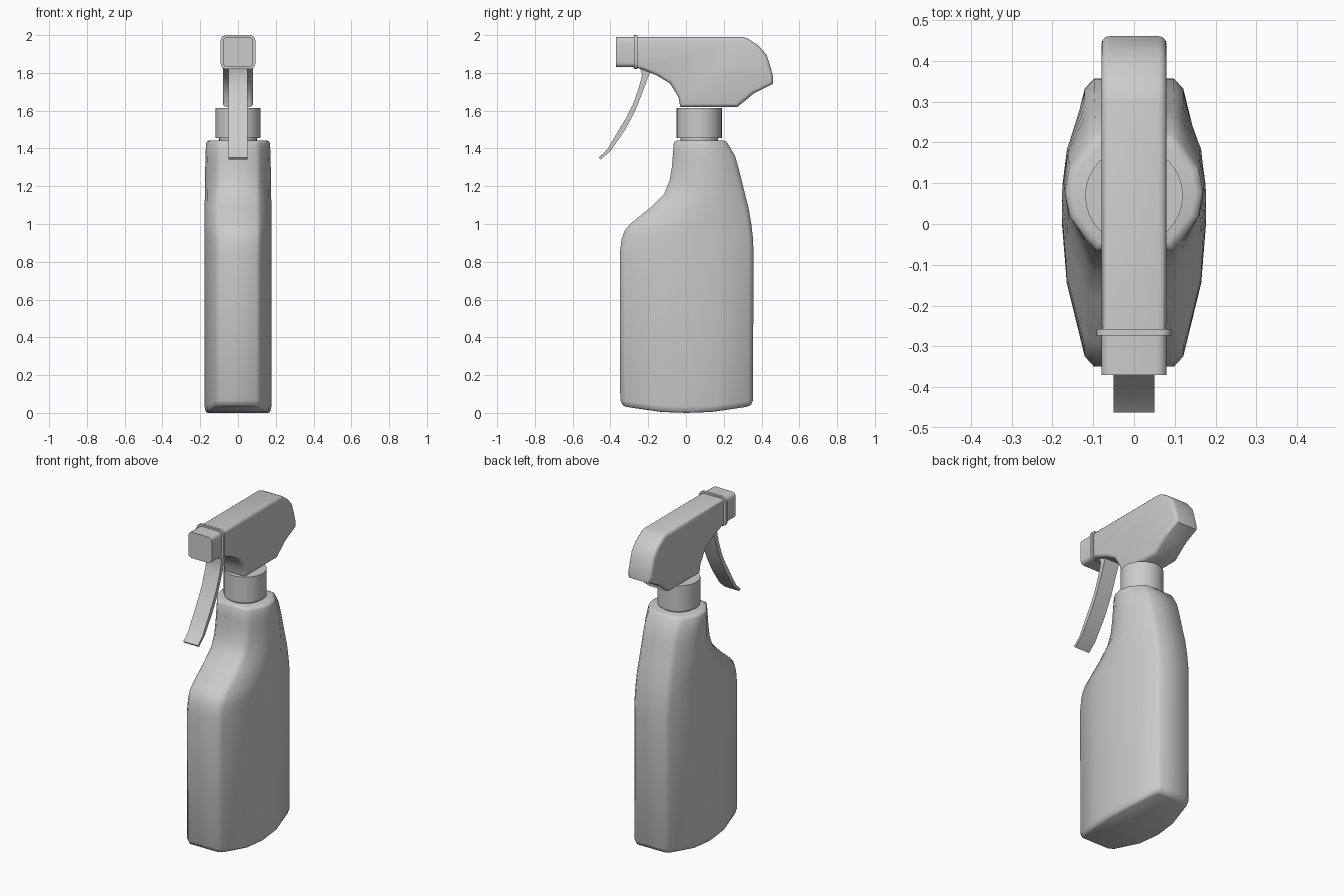
import bpy, bmesh, math

if "Cube" in bpy.data.objects:
    bpy.data.objects.remove(bpy.data.objects["Cube"])


def finish(name, bm, angle=50):
    bmesh.ops.recalc_face_normals(bm, faces=bm.faces[:])
    me = bpy.data.meshes.new(name)
    bm.to_mesh(me)
    bm.free()
    ob = bpy.data.objects.new(name, me)
    bpy.context.collection.objects.link(ob)
    bpy.ops.object.select_all(action='DESELECT')
    ob.select_set(True)
    bpy.context.view_layer.objects.active = ob
    bpy.ops.object.shade_smooth_by_angle(angle=math.radians(angle))
    return ob


def side_prism(outline, half):
    """Extrude a (y, z) outline symmetrically across x."""
    bm = bmesh.new()
    f = bm.faces.new([bm.verts.new((-half, y, z)) for y, z in outline])
    ext = bmesh.ops.extrude_face_region(bm, geom=[f])
    for v in ext['geom']:
        if isinstance(v, bmesh.types.BMVert):
            v.co.x = half
    return bm


def rounded_box(name, half, y0, y1, z0, z1, radius):
    """Box with its four lengthwise (y) edges rounded."""
    bm = side_prism([(y0, z0), (y1, z0), (y1, z1), (y0, z1)], half)
    edges = [e for e in bm.edges
             if abs(e.verts[0].co.y - e.verts[1].co.y) > (y1 - y0) * 0.9]
    bmesh.ops.bevel(bm, geom=edges, offset=radius, segments=4,
                    profile=0.5, affect='EDGES')
    return finish(name, bm, 35)


def cylinder(name, r, y, z0, z1):
    bm = bmesh.new()
    bmesh.ops.create_cone(bm, cap_ends=True, segments=32, radius1=r,
                          radius2=r, depth=z1 - z0)
    bmesh.ops.translate(bm, verts=bm.verts, vec=(0, y, (z0 + z1) / 2))
    return finish(name, bm, 35)


# Bottle: lens-shaped sections lofted upward (z, front y, back y, x scale, bottom curve)
sections = [
    (0.000, -0.315, 0.320, 0.91, 1), (0.009, -0.335, 0.342, 0.97, 1),
    (0.035, -0.348, 0.355, 1.00, 1), (0.85, -0.350, 0.357, 1.00, 0),
    (0.92, -0.341, 0.355, 1.00, 0), (0.965, -0.325, 0.350, 1.00, 0),
    (1.00, -0.295, 0.346, 1.00, 0), (1.09, -0.185, 0.330, 1.00, 0),
    (1.16, -0.115, 0.312, 0.99, 0), (1.23, -0.087, 0.295, 0.98, 0),
    (1.30, -0.075, 0.277, 0.98, 0), (1.36, -0.070, 0.260, 0.97, 0),
    (1.425, -0.065, 0.222, 0.96, 0), (1.437, -0.059, 0.212, 0.93, 0),
    (1.442, -0.045, 0.198, 0.86, 0),
]
half_x = [0.098, 0.121, 0.165, 0.177, 0.165, 0.121, 0.098]
rise = [0.032, 0.028, 0.005, 0, 0.005, 0.028, 0.032]
bm = bmesh.new()
rings = []
for z, front, back, sx, low in sections:
    d = back - front
    ys = [front, front + 0.025, front + 0.29 * d, front + 0.5 * d,
          front + 0.71 * d, back - 0.025, back]
    pts = [(x * sx, y, z + r * low) for x, y, r in zip(half_x, ys, rise)]
    pts += [(-x, y, zz) for x, y, zz in reversed(pts)]
    rings.append([bm.verts.new(p) for p in pts])
for a, b in zip(rings, rings[1:]):
    for i in range(14):
        j = (i + 1) % 14
        bm.faces.new((a[i], a[j], b[j], b[i]))
for ring in (rings[0], rings[-1]):
    for i in range(6):
        bm.faces.new((ring[i], ring[i + 1], ring[12 - i], ring[13 - i]))
finish("bottle", bm, 60)

# Neck and screw collar
cylinder("neck", 0.10, 0.07, 1.43, 1.47)
cylinder("screw_collar", 0.12, 0.07, 1.456, 1.615)

# Spray head body
head = side_prism([
    (-0.265, 1.99), (0.30, 1.99), (0.33, 1.98), (0.385, 1.943), (0.427, 1.895),
    (0.446, 1.835), (0.461, 1.78), (0.461, 1.742), (0.36, 1.692), (0.272, 1.62),
    (-0.03, 1.62), (-0.04, 1.672), (-0.085, 1.745), (-0.155, 1.787),
    (-0.235, 1.82), (-0.265, 1.828)], 0.08)
rim = [e for e in head.edges if abs(e.verts[0].co.x - e.verts[1].co.x) < 0.01]
bmesh.ops.bevel(head, geom=rim, offset=0.02, segments=3, profile=0.5,
                affect='EDGES', clamp_overlap=True)
finish("spray_head", head, 45)

# Nozzle and its raised ring
rounded_box("nozzle", 0.08, -0.37, -0.255, 1.83, 1.99, 0.025)
rounded_box("nozzle_ring", 0.092, -0.274, -0.258, 1.82, 2.0, 0.03)

# Trigger lever
finish("trigger", side_prism([
    (-0.245, 1.83), (-0.232, 1.79), (-0.25, 1.72), (-0.28, 1.635), (-0.318, 1.56),
    (-0.36, 1.49), (-0.418, 1.392), (-0.462, 1.352), (-0.452, 1.341),
    (-0.398, 1.388), (-0.322, 1.50), (-0.285, 1.568), (-0.258, 1.625),
    (-0.222, 1.72), (-0.192, 1.80), (-0.19, 1.83)], 0.05), 40)
